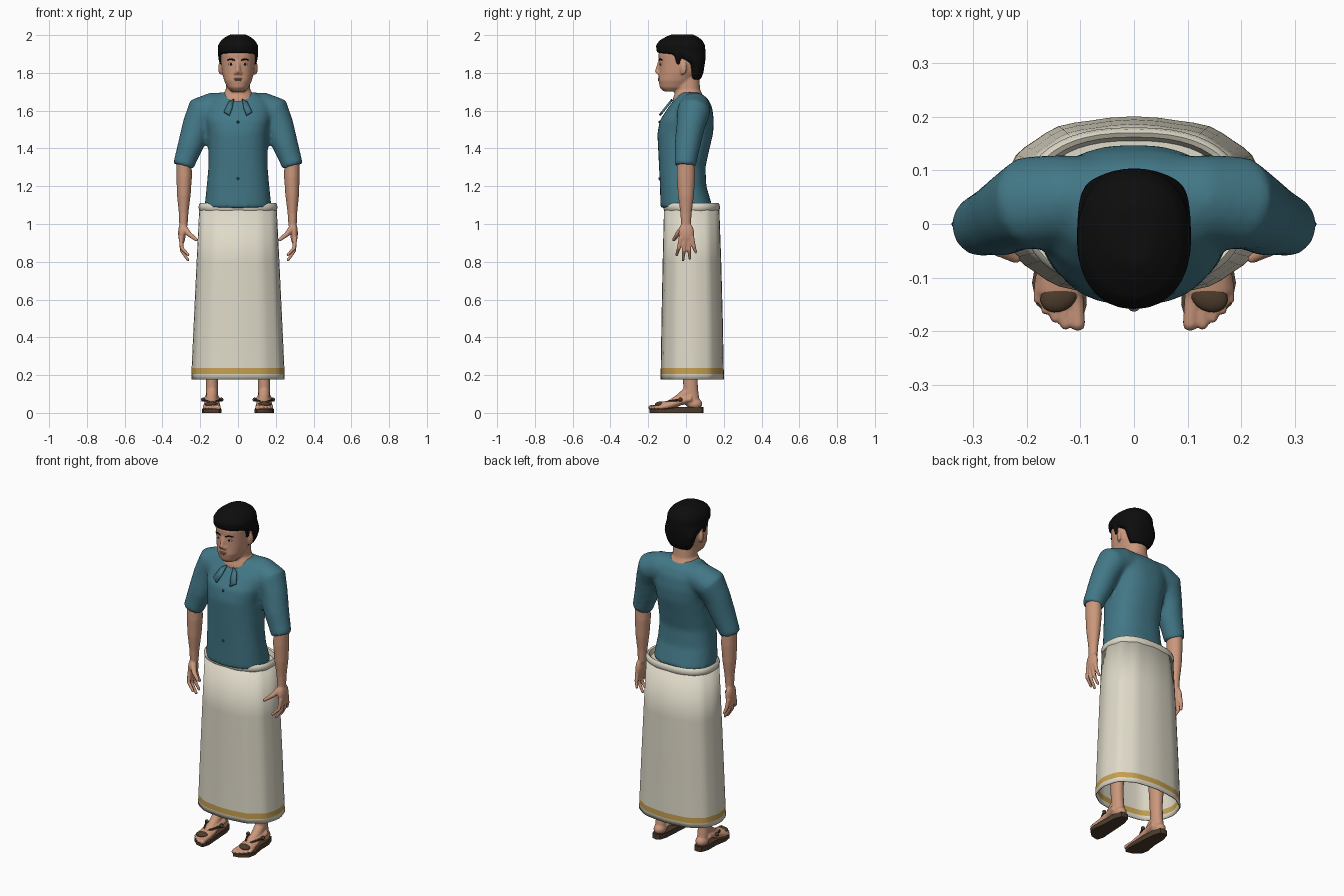
import bpy, bmesh, math
from mathutils import Vector, Matrix

cube = bpy.data.objects.get("Cube")
if cube:
    bpy.data.objects.remove(cube)


def material(name, rgb):
    m = bpy.data.materials.new(name)
    m.use_nodes = True
    m.diffuse_color = (*rgb, 1)
    m.node_tree.nodes["Principled BSDF"].inputs["Base Color"].default_value = (*rgb, 1)
    return m


SKIN = material("warm skin", (.6, .31, .2))
TEAL = material("teal cloth", (.055, .185, .24))
DARK_TEAL = material("dark teal", (.02, .06, .08))
CREAM = material("cream cloth", (.74, .7, .58))
GOLD = material("gold trim", (.56, .35, .08))
BLACK = material("black hair", (.004, .004, .004))
BROWN = material("brown leather", (.075, .045, .025))
LIP = material("lip", (.45, .19, .14))
WHITE = material("eye white", (.6, .52, .46))


def skin_rings(bm, rings, cap=True):
    """Bridge a list of vertex rings into a closed tube."""
    n = len(rings[0])
    for a, b in zip(rings, rings[1:]):
        for i in range(n):
            j = (i + 1) % n
            bm.faces.new((a[i], a[j], b[j], b[i]))
    if cap:
        bm.faces.new(rings[0])
        bm.faces.new(rings[-1])


def loft(bm, rows, n=32, power=2.2, ripple=0, cap=True):
    """Stack rounded sections, each given as (z, front y, back y, half width)."""
    rings = []
    for z, yf, yb, rx in rows:
        ring = []
        for i in range(n):
            t = 2 * math.pi * i / n
            c, s = math.cos(t), math.sin(t)
            k = 1 + ripple * math.cos(12 * t)
            x = math.copysign(abs(c) ** (2 / power), c) * rx * k
            y = math.copysign(abs(s) ** (2 / power), s) * (yb - yf) / 2 * k
            ring.append(bm.verts.new((x, y + (yf + yb) / 2, z)))
        rings.append(ring)
    skin_rings(bm, rings, cap)


def limb(bm, path, side=1, flat=(1, 1), n=16, rounded=True):
    """Tube through (x, y, z, radius) points, mirrored when side is -1."""
    pts = [Vector(p[:3]) for p in path]
    rad = [p[3] for p in path]
    if rounded:
        pts.append(pts[-1] + (pts[-1] - pts[-2]).normalized() * rad[-1] * .7)
        rad.append(rad[-1] * .55)
    whole = (pts[-1] - pts[0]).normalized()
    ref = Vector((0, 1, 0)) if abs(whole.y) < .8 else Vector((1, 0, 0))
    rings = []
    for i, p in enumerate(pts):
        t = (pts[min(i + 1, len(pts) - 1)] - pts[max(i - 1, 0)]).normalized()
        u = t.cross(ref).normalized()
        v = t.cross(u)
        ring = []
        for k in range(n):
            a = 2 * math.pi * k / n
            q = p + (u * math.cos(a) * flat[0] + v * math.sin(a) * flat[1]) * rad[i]
            ring.append(bm.verts.new((q.x * side, q.y, q.z)))
        rings.append(ring)
    skin_rings(bm, rings)


def ball(bm, centre, size, side=1, tilt=0):
    m = (Matrix.Translation((centre[0] * side, *centre[1:])) @ Matrix.Rotation(tilt * side, 4, 'Z')
         @ Matrix.Diagonal((*size, 1)))
    bmesh.ops.create_uvsphere(bm, u_segments=20, v_segments=12, radius=1, matrix=m)


def finish(bm, name, mats, voxel=0, smooth=4):
    """Turn the bmesh into an object, optionally fusing its volumes."""
    bmesh.ops.recalc_face_normals(bm, faces=bm.faces)
    mesh = bpy.data.meshes.new(name)
    bm.to_mesh(mesh)
    bm.free()
    for m in mats:
        mesh.materials.append(m)
    ob = bpy.data.objects.new(name, mesh)
    bpy.context.collection.objects.link(ob)
    if voxel:
        r = ob.modifiers.new("fuse", 'REMESH')
        r.mode, r.voxel_size, r.use_smooth_shade = 'VOXEL', voxel, True
        s = ob.modifiers.new("soften", 'SMOOTH')
        s.factor, s.iterations = .5, smooth
    else:
        bpy.ops.object.select_all(action='DESELECT')
        ob.select_set(True)
        bpy.context.view_layer.objects.active = ob
        bpy.ops.object.shade_smooth_by_angle(angle=math.radians(40))
    return ob


# Shirt: torso and short sleeves fused together
bm = bmesh.new()
loft(bm, [(1.085, -.135, .142, .178), (1.2, -.138, .108, .166), (1.3, -.143, .103, .157),
          (1.4, -.148, .125, .157), (1.48, -.152, .144, .16), (1.55, -.138, .148, .175),
          (1.62, -.092, .138, .18), (1.665, -.058, .115, .15), (1.698, -.03, .07, .09)], power=2.4)
for side in (1, -1):
    limb(bm, [(.06, .045, 1.615, .08), (.13, .045, 1.613, .085), (.19, .04, 1.595, .088),
              (.22, .025, 1.52, .076), (.25, .008, 1.42, .069), (.277, 0, 1.345, .06),
              (.284, -.003, 1.325, .059), (.29, -.005, 1.305, .055)], side, rounded=False)
finish(bm, "shirt", [TEAL], .011, 8)

# Neck bow: two cloth flaps lying on the chest
for side, label in ((1, "left"), (-1, "right")):
    bm = bmesh.new()
    outline = ((.022, 1.655), (.05, 1.64), (.075, 1.59), (.045, 1.572), (.03, 1.61))
    bm.faces.new([bm.verts.new((x * side, -.064 - (1.66 - z) * .8, z)) for x, z in outline])
    ob = finish(bm, label + "_bow_flap", [TEAL])
    ob.modifiers.new("thickness", 'SOLIDIFY').thickness = .012

# Buttons
bm = bmesh.new()
for y, z in ((-.142, 1.54), (-.141, 1.24)):
    ball(bm, (0, y, z), (.007, .005, .007))
finish(bm, "buttons", [DARK_TEAL])

# Wrapped skirt with a gold band near the hem
bm = bmesh.new()
loft(bm, [(.178, -.133, .199, .245), (.205, -.133, .199, .244), (.237, -.132, .198, .243),
          (.5, -.128, .193, .231), (.8, -.122, .185, .217), (1.08, -.115, .175, .203)],
     n=48, power=2.45, ripple=.01, cap=False)
for f in bm.faces:
    f.material_index = int(.205 < f.calc_center_median().z < .237)
ob = finish(bm, "skirt", [CREAM, GOLD])
ob.modifiers.new("thickness", 'SOLIDIFY').thickness = .006

# Rolled waistband
bm = bmesh.new()
loft(bm, [(1.068, -.112, .172, .2), (1.076, -.118, .178, .207), (1.09, -.12, .18, .209),
          (1.104, -.117, .177, .206), (1.111, -.11, .17, .199), (1.106, -.102, .162, .19),
          (1.08, -.095, .155, .183)], n=48, power=2.45)
finish(bm, "waistband", [CREAM])

# Head, nose, ears and neck
bm = bmesh.new()
loft(bm, [(1.702, -.118, -.03, .035), (1.722, -.138, .01, .056), (1.76, -.146, .04, .074),
          (1.8, -.143, .07, .084), (1.85, -.143, .085, .09), (1.9, -.146, .09, .094),
          (1.95, -.12, .08, .08), (1.98, -.08, .04, .04)])
loft(bm, [(1.62, -.07, .09, .085), (1.66, -.07, .094, .09), (1.685, -.062, .088, .082),
          (1.71, -.055, .075, .065), (1.78, -.06, .07, .062)])
limb(bm, [(0, -.139, 1.86, .009), (0, -.148, 1.825, .011), (0, -.153, 1.808, .013)])
for side in (1, -1):
    ball(bm, (.012, -.145, 1.8), (.011, .012, .009), side)
    ball(bm, (.092, -.015, 1.825), (.011, .02, .036), side, -.4)
finish(bm, "head", [SKIN], .006, 3)

# Short hair
bm = bmesh.new()
loft(bm, [(1.765, .02, .078, .062), (1.8, .015, .092, .082), (1.85, .005, .1, .098),
          (1.872, -.045, .103, .104), (1.893, -.1, .104, .106), (1.908, -.154, .104, .107),
          (1.945, -.16, .101, .106), (1.972, -.14, .088, .09), (1.992, -.105, .062, .064),
          (2.004, -.075, .035, .038)])
for side in (1, -1):
    limb(bm, [(.088, -.045, 1.9, .02), (.088, -.04, 1.85, .011)], side)
finish(bm, "hair", [BLACK], .007, 4)

# Facial features
parts = {"eyes": WHITE, "irises": BLACK, "eyebrows": BLACK}
for name, mat in parts.items():
    bm = bmesh.new()
    for side in (1, -1):
        if name == "eyes":
            ball(bm, (.036, -.13, 1.846), (.016, .008, .007), side, .3)
        elif name == "irises":
            ball(bm, (.036, -.135, 1.846), (.006, .005, .006), side)
        else:
            limb(bm, [(.017, -.142, 1.867, .004), (.038, -.138, 1.873, .004),
                      (.057, -.126, 1.868, .003)], side, n=8)
    finish(bm, name, [mat])
bm = bmesh.new()
ball(bm, (0, -.139, 1.769), (.025, .01, .005))
ball(bm, (0, -.139, 1.761), (.021, .01, .006))
finish(bm, "lips", [LIP])

for side, label in ((1, "left"), (-1, "right")):
    # Forearm, palm, fingers and thumb
    bm = bmesh.new()
    limb(bm, [(.287, 0, 1.36, .044), (.285, 0, 1.25, .045), (.287, 0, 1.15, .039),
              (.288, 0, 1.06, .028), (.289, 0, .99, .024)], side, (.92, 1.08))
    ball(bm, (.297, .002, .95), (.02, .042, .06), side)
    for y, tip_x, tip_y, tip_z in ((-.027, .262, -.05, .835), (-.007, .264, -.016, .808),
                                   (.014, .27, .02, .815), (.032, .288, .052, .85)):
        limb(bm, [(.302, y, .93, .012), (.298, (y + tip_y) / 2, (.91 + tip_z) / 2, .0105),
                  (tip_x, tip_y, tip_z, .008)], side, n=10)
    limb(bm, [(.292, -.01, .985, .02), (.258, -.045, .945, .014), (.218, -.066, .915, .009)],
         side, n=10)
    finish(bm, label + "_forearm", [SKIN], .005, 3)

    # Leg, foot and toes
    bm = bmesh.new()
    limb(bm, [(.14, .02, .4, .045), (.138, .022, .2, .034), (.138, .025, .12, .034),
              (.138, .035, .05, .034)], side, (.95, 1.15))
    ball(bm, (.138, .045, .048), (.034, .042, .032), side)
    limb(bm, [(.138, .03, .075, .045), (.138, -.03, .062, .04), (.138, -.08, .043, .044),
              (.138, -.125, .034, .046)], side, (.55, 1))
    limb(bm, [(.138, .01, .11, .03), (.138, -.03, .075, .028), (.137, -.08, .045, .025)], side)
    for x, y, r in ((.104, -.189, .014), (.128, -.19, .01), (.147, -.178, .0095),
                    (.165, -.163, .009), (.18, -.143, .0085)):
        limb(bm, [(.136 + (x - .136) * .8, -.1, .036, .014), (x, y, .028, r)], side, n=10)
    finish(bm, label + "_foot", [SKIN], .005, 3)

    # Sandal: sole, toe strap, ankle strap and studs
    bm = bmesh.new()
    outline = ((.115, .085), (.138, .092), (.161, .085), (.176, .04), (.178, -.04), (.19, -.11),
               (.182, -.15), (.145, -.183), (.1, -.192), (.088, -.15), (.094, -.05), (.1, .04))
    face = bm.faces.new([bm.verts.new((x * side, y, 0)) for x, y in outline])
    top = bmesh.ops.extrude_face_region(bm, geom=[face])["geom"]
    for v in top:
        if isinstance(v, bmesh.types.BMVert):
            v.co.z = .02 if v.co.y < -.07 else .03
    ball(bm, (.14, -.135, .046), (.036, .028, .014), side, -.45)
    for x in (.088, .185):
        ball(bm, (x, -.03, .07), (.011, .011, .011), side)
        limb(bm, [(x, -.03, .07, .006), ((x + .138) / 2, -.085, .062, .006),
                  (.14, -.12, .052, .006)], side, n=8)
    finish(bm, label + "_sandal", [BROWN])
